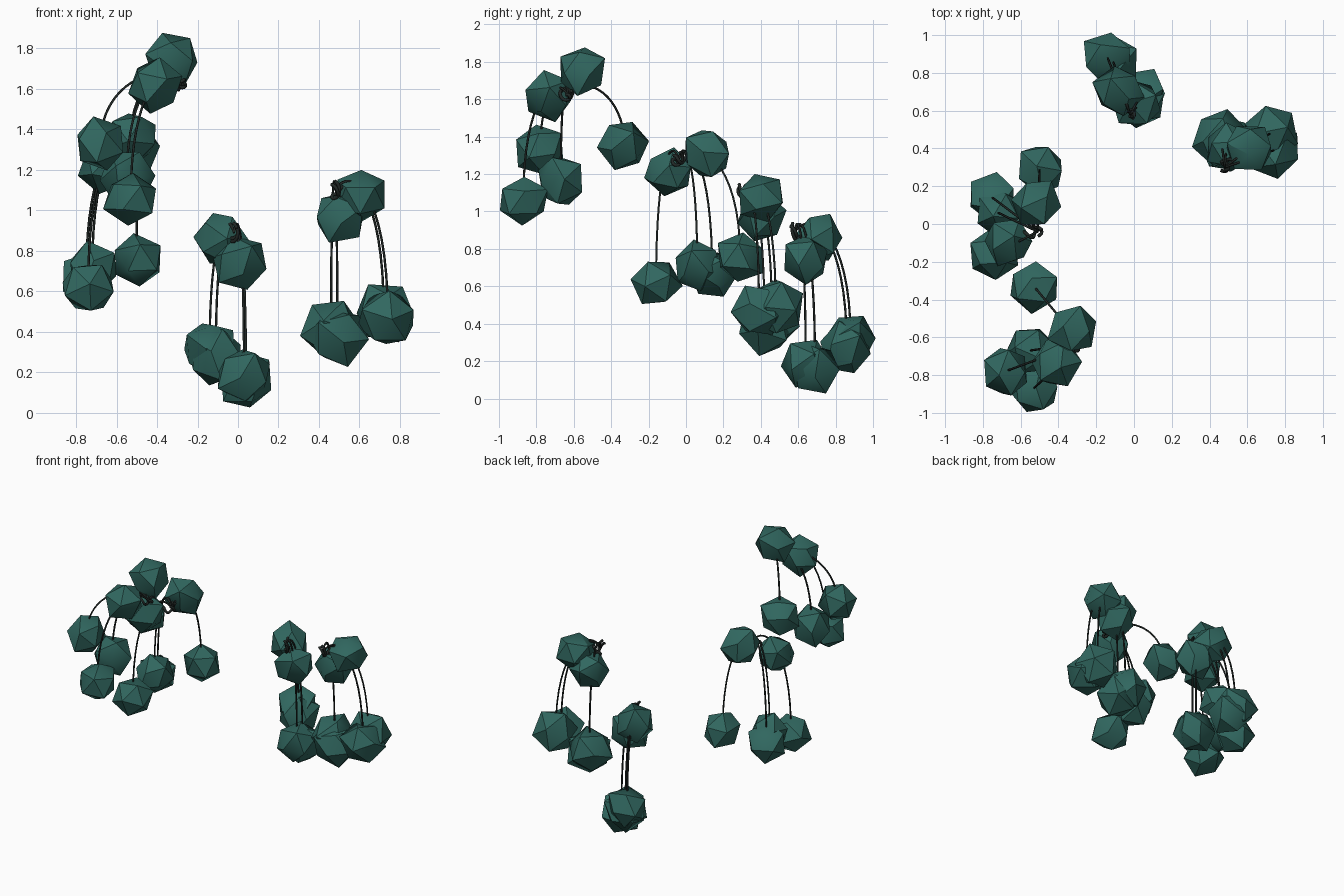
import bpy, bmesh, math, random
from mathutils import Vector, Matrix

random.seed(4)
if "Cube" in bpy.data.objects:
    bpy.data.objects.remove(bpy.data.objects["Cube"], do_unlink=True)


def material(name, colour):
    mat = bpy.data.materials.new(name)
    mat.use_nodes = True
    mat.diffuse_color = colour
    mat.node_tree.nodes["Principled BSDF"].inputs["Base Color"].default_value = colour
    return mat


leaf_green = material("dark teal green", (0.03, 0.135, 0.115, 1))
stem_dark = material("dark stem", (0.016, 0.022, 0.02, 1))


def add_clump(name, centre, radius):
    """Faceted, slightly irregular leaf clump."""
    bm = bmesh.new()
    bmesh.ops.create_icosphere(bm, subdivisions=1, radius=radius)
    turn = Matrix.Rotation(random.uniform(0, math.tau), 3, Vector((
        random.uniform(-1, 1), random.uniform(-1, 1), random.uniform(-1, 1))).normalized())
    for v in bm.verts:
        v.co = turn @ v.co * random.uniform(0.9, 1.08)
    mesh = bpy.data.meshes.new(name)
    bm.to_mesh(mesh)
    bm.free()
    mesh.materials.append(leaf_green)
    obj = bpy.data.objects.new(name, mesh)
    obj.location = centre
    bpy.context.collection.objects.link(obj)
    obj.select_set(True)
    bpy.context.view_layer.objects.active = obj


def add_tube(name, points, thickness):
    """Round stem swept along a list of points."""
    curve = bpy.data.curves.new(name, "CURVE")
    curve.dimensions = "3D"
    curve.bevel_depth = thickness
    curve.bevel_resolution = 1
    curve.use_fill_caps = True
    spline = curve.splines.new("POLY")
    spline.points.add(len(points) - 1)
    for point, co in zip(spline.points, points):
        point.co = (*co, 1)
    curve.materials.append(stem_dark)
    bpy.context.collection.objects.link(bpy.data.objects.new(name, curve))


def hanging_path(start, end):
    """Arch out sideways from the twig, then drop straight down."""
    out = start.lerp(end, 0.3)
    out.z = start.z + 0.13
    above = Vector((end.x, end.y, start.z))
    steps = [i / 16 for i in range(17)]
    return [start * (1 - t) ** 3 + out * 3 * t * (1 - t) ** 2
            + above * 3 * t * t * (1 - t) + end * t ** 3 for t in steps]


def twig_path(start, direction):
    """Small curled twig."""
    side = direction.cross(Vector((0, 0, 1))).normalized()
    path = []
    for i in range(25):
        t = i / 24
        a = t * math.tau * 1.5
        path.append(start + direction * (t - 0.2) * 0.13
                    + side * math.sin(a) * 0.022 + Vector((0, 0, math.cos(a) * 0.025)))
    return path


# Each spray: twig position, upper clumps, hanging clumps, clump radii
sprays = {
    "upper_front": ((-.28, -.63, 1.62),
                    [(-.32, -.56, 1.75), (-.41, -.73, 1.62)],
                    [(-.53, -.33, 1.36), (-.68, -.78, 1.33), (-.55, -.67, 1.16), (-.53, -.87, 1.06)],
                    .14, .14),
    "upper_right": ((-.51, -.04, 1.28),
                    [(-.66, -.09, 1.21), (-.52, .11, 1.31)],
                    [(-.5, .29, .75), (-.74, -.16, .62), (-.72, .06, .71), (-.75, .14, .67)],
                    .14, .135),
    "lower_back": ((-.02, .58, .89),
                   [(-.08, .71, .86), (.01, .64, .74)],
                   [(-.14, .88, .32), (-.11, .86, .27), (.03, .64, .18), (.04, .69, .16)],
                   .14, .145),
    "lower_left": ((.48, .3, 1.1),
                   [(.61, .4, 1.08), (.5, .4, .97)],
                   [(.46, .46, .42), (.49, .42, .38), (.72, .48, .49), (.74, .39, .47)],
                   .135, .155),
}

bpy.ops.object.select_all(action="DESELECT")
for name, (hub, uppers, lowers, upper_size, lower_size) in sprays.items():
    hub = Vector(hub)
    for i, centre in enumerate(uppers):
        centre = Vector(centre)
        add_clump(f"{name}_top_clump_{i}", centre, upper_size)
        add_tube(f"{name}_twig_{i}", twig_path(hub, (centre - hub).normalized()), 0.009)
    for i, centre in enumerate(lowers):
        centre = Vector(centre)
        add_clump(f"{name}_hanging_clump_{i}", centre, lower_size)
        add_tube(f"{name}_stem_{i}", hanging_path(hub, centre), 0.006)
bpy.ops.object.shade_smooth_by_angle(angle=math.radians(38))
